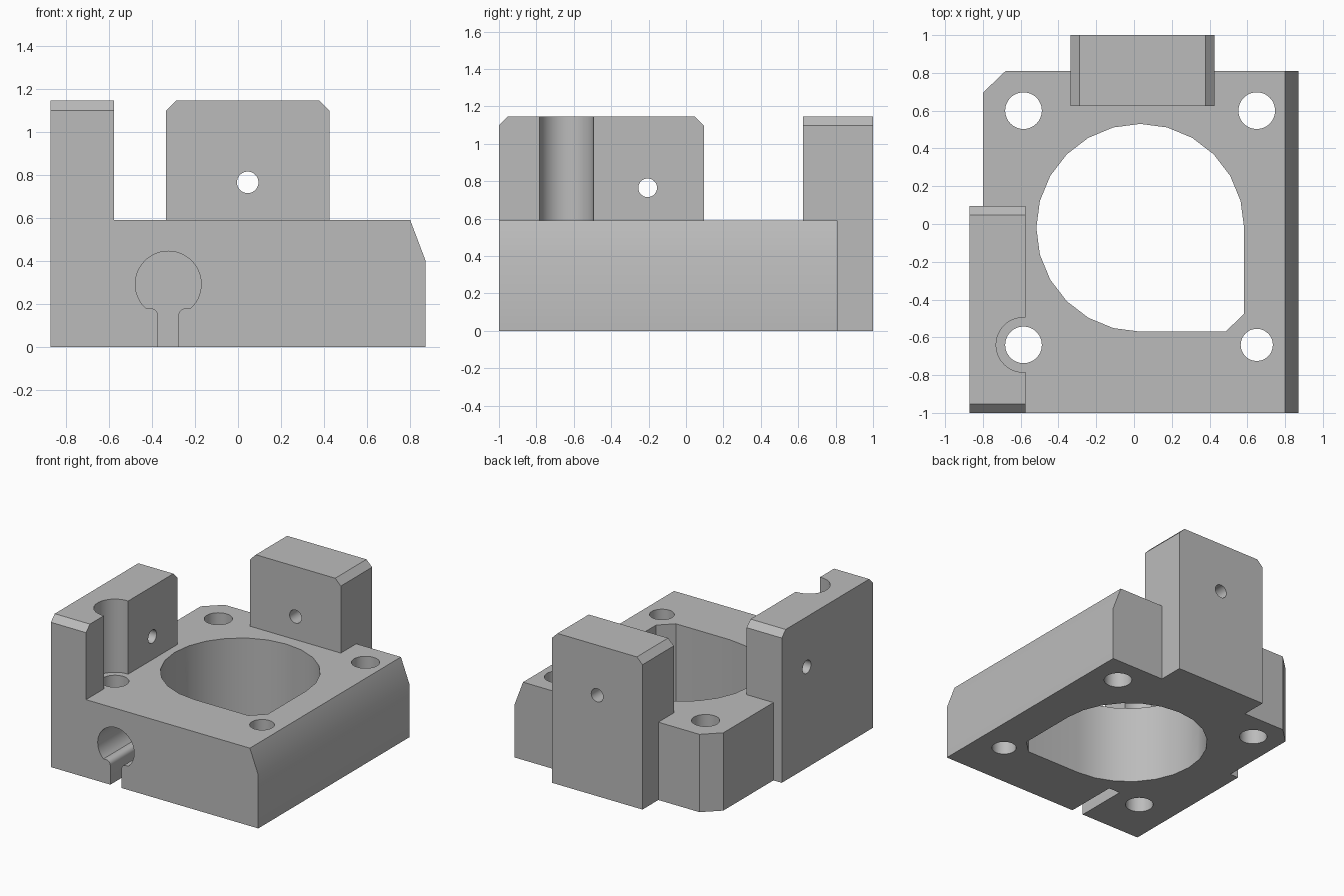
import bpy, bmesh, math

cube = bpy.data.objects.get("Cube")
if cube:
    bpy.data.objects.remove(cube, do_unlink=True)

grey = bpy.data.materials.new("machined grey")
grey.use_nodes = True
colour = (0.5, 0.5, 0.5, 1)
grey.diffuse_color = colour
grey.node_tree.nodes["Principled BSDF"].inputs["Base Color"].default_value = colour

PLACE = {"X": lambda u, v, w: (w, u, v),
         "Y": lambda u, v, w: (u, w, v),
         "Z": lambda u, v, w: (u, v, w)}


def prism(name, outline, axis, start, end):
    """Extrude a flat outline along an axis."""
    bm = bmesh.new()
    rings = [[bm.verts.new(PLACE[axis](u, v, w)) for u, v in outline] for w in (start, end)]
    for ring in rings:
        bm.faces.new(ring)
    n = len(outline)
    for i in range(n):
        j = (i + 1) % n
        bm.faces.new((rings[0][i], rings[0][j], rings[1][j], rings[1][i]))
    bmesh.ops.recalc_face_normals(bm, faces=bm.faces)
    mesh = bpy.data.meshes.new(name)
    bm.to_mesh(mesh)
    bm.free()
    mesh.materials.append(grey)
    obj = bpy.data.objects.new(name, mesh)
    bpy.context.collection.objects.link(obj)
    return obj


def arc(cx, cy, r, a0, a1, steps):
    angles = [math.radians(a0 + (a1 - a0) * i / steps) for i in range(steps + 1)]
    return [(cx + r * math.cos(a), cy + r * math.sin(a)) for a in angles]


def circle(cx, cy, r, sides=48):
    return arc(cx, cy, r, 0, 360, sides)[:-1]


def combine(target, other, operation):
    """Apply a boolean and discard the helper."""
    bpy.context.view_layer.objects.active = target
    mod = target.modifiers.new(operation, "BOOLEAN")
    mod.operation, mod.solver, mod.object = operation, "EXACT", other
    bpy.ops.object.modifier_apply(modifier=mod.name)
    bpy.data.objects.remove(other, do_unlink=True)


def bevelled_top(a, b, height, cut):
    """Upright profile with both top corners cut off."""
    return [(a, 0), (b, 0), (b, height - cut), (b - cut, height),
            (a + cut, height), (a, height - cut)]


DECK, TOP = 0.59, 1.145

# Base with the sloped side edge
housing = prism("housing", [(-0.87, 0), (0.87, 0), (0.87, 0.405), (0.8, DECK), (-0.87, DECK)],
                "Y", -1, 0.81)

# Recessed side and clipped rear corner
side_recess = [(-1.1, 0.095), (-0.8, 0.095), (-0.8, 0.695), (-0.68, 0.81), (-0.68, 1), (-1.1, 1)]
combine(housing, prism("side_recess", side_recess, "Z", -0.2, 0.8), "DIFFERENCE")

# Upright blocks
side_block = prism("side_block", bevelled_top(-1, 0.095, TOP, 0.047), "X", -0.87, -0.575)
combine(housing, side_block, "UNION")
rear_block = prism("rear_block", bevelled_top(-0.335, 0.425, TOP, 0.047), "Y", 0.625, 1)
combine(housing, rear_block, "UNION")

# Main bore: three quarters round, one squared and clipped quarter
bore = arc(0.033, -0.02, 0.55, 0, 270, 18) + [(0.485, -0.57), (0.583, -0.475)]
combine(housing, prism("main_bore", bore, "Z", -0.2, 0.8), "DIFFERENCE")

# Clearance pocket in the side block
combine(housing, prism("clearance_pocket", circle(-0.585, -0.64, 0.145), "Z", DECK, 1.4),
        "DIFFERENCE")

# Bolt holes
for x, y, r in ((-0.585, 0.6, 0.097), (0.65, 0.6, 0.097),
                (-0.585, -0.64, 0.097), (0.65, -0.64, 0.085)):
    combine(housing, prism("bolt_hole", circle(x, y, r), "Z", -0.2, 0.8), "DIFFERENCE")

# Cross holes in the upright blocks
combine(housing, prism("rear_cross_hole", circle(0.045, 0.765, 0.05, 32), "Y", 0.5, 1.2),
        "DIFFERENCE")
combine(housing, prism("side_cross_hole", circle(-0.205, 0.765, 0.05, 32), "X", -1, -0.45),
        "DIFFERENCE")

# Blind keyhole slot with rounded shoulders
kx, neck, fillet = -0.324, 0.047, 0.035
keyhole = (arc(kx, 0.292, 0.153, -47, 227, 40)
           + arc(kx - neck - fillet, 0.145, fillet, 90, 0, 6)
           + [(kx - neck, -0.1), (kx + neck, -0.1)]
           + arc(kx + neck + fillet, 0.145, fillet, 180, 90, 6))
combine(housing, prism("keyhole_slot", keyhole, "Y", -1.2, -0.6), "DIFFERENCE")

# Smooth the curved walls, keep edges crisp
bpy.ops.object.select_all(action="DESELECT")
housing.select_set(True)
bpy.context.view_layer.objects.active = housing
bpy.ops.object.shade_smooth_by_angle(angle=math.radians(30))
